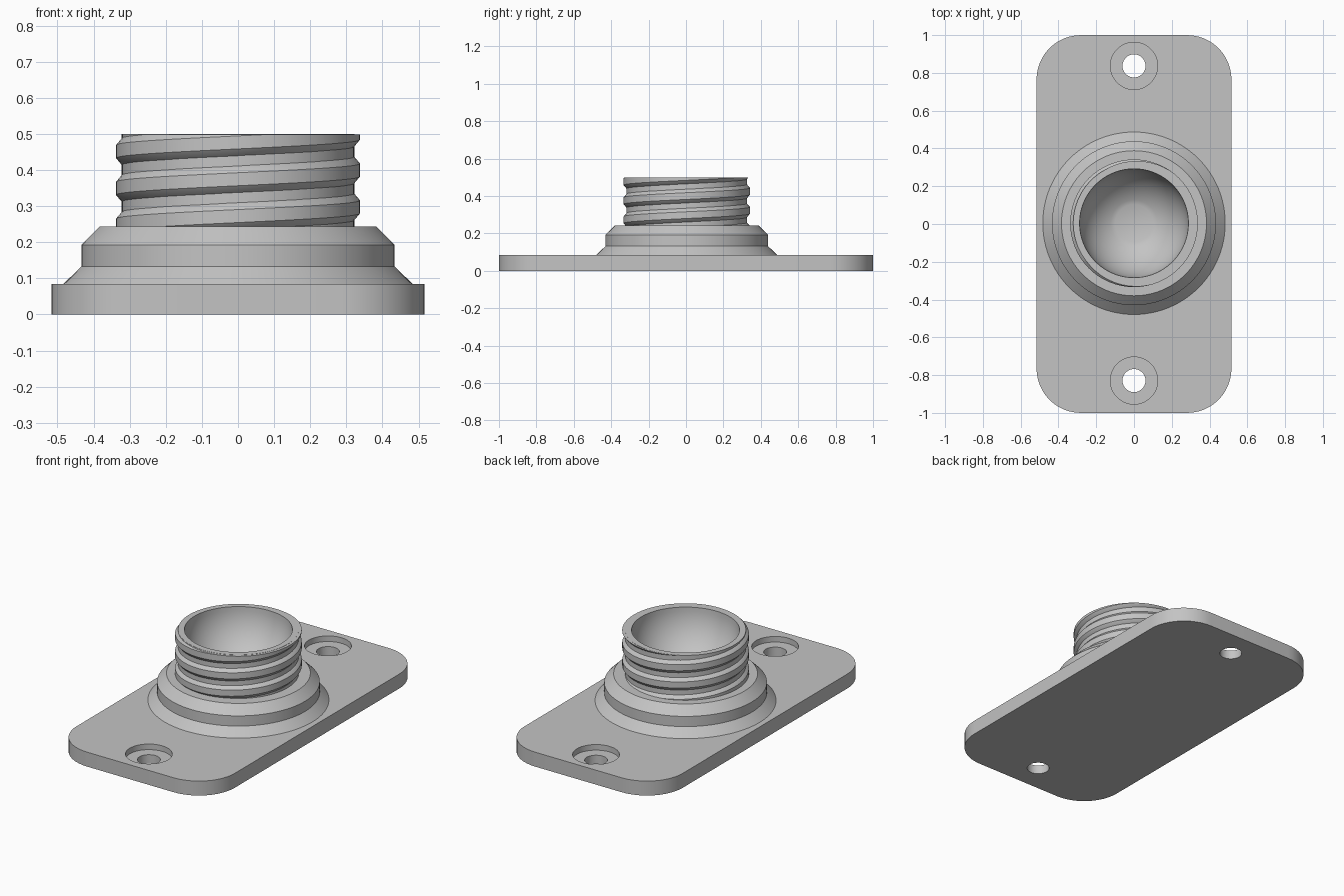
import bpy, bmesh, math
from mathutils import Vector

cube = bpy.data.objects.get("Cube")
if cube:
    bpy.data.objects.remove(cube, do_unlink=True)

grey = bpy.data.materials.new("plain grey")
grey.use_nodes = True
colour = (0.55, 0.55, 0.55, 1)
grey.diffuse_color = colour
grey.node_tree.nodes["Principled BSDF"].inputs["Base Color"].default_value = colour

CENTRE_Y = 0.004
PLATE_TOP = 0.085
STEP_TOP = 0.243
RIM = 0.5
NECK = 0.322
BOWL = 0.288


def finish(name, bm, smooth=True):
    """Turn a bmesh into a named, coloured object."""
    bmesh.ops.recalc_face_normals(bm, faces=bm.faces)
    mesh = bpy.data.meshes.new(name)
    bm.to_mesh(mesh)
    bm.free()
    obj = bpy.data.objects.new(name, mesh)
    bpy.context.collection.objects.link(obj)
    mesh.materials.append(grey)
    bpy.ops.object.select_all(action="DESELECT")
    obj.select_set(True)
    bpy.context.view_layer.objects.active = obj
    if smooth:
        bpy.ops.object.shade_smooth_by_angle(angle=math.radians(25))
    return obj


def lathe(name, profile, steps=96):
    """Spin a profile of (radius, height) points around z."""
    bm = bmesh.new()
    verts = [bm.verts.new((r, 0, z)) for r, z in profile]
    edges = [bm.edges.new(pair) for pair in zip(verts, verts[1:])]
    bmesh.ops.spin(bm, geom=verts + edges, cent=(0, 0, 0), axis=(0, 0, 1),
                   angle=math.tau, steps=steps)
    bmesh.ops.remove_doubles(bm, verts=bm.verts, dist=0.0001)
    obj = finish(name, bm)
    obj.location.y = CENTRE_Y
    return obj


# Base plate with rounded corners
bm = bmesh.new()
bmesh.ops.create_cube(bm, size=1)
for v in bm.verts:
    v.co = Vector((v.co.x * 1.032, v.co.y * 2, (v.co.z + 0.5) * PLATE_TOP))
corners = [e for e in bm.edges if abs(e.verts[0].co.z - e.verts[1].co.z) > 0.01]
bmesh.ops.bevel(bm, geom=corners, offset=0.235, segments=12, profile=0.5,
                affect="EDGES")
plate = finish("base_plate", bm, smooth=False)

# Counterbored screw holes
for side in (-1, 1):
    for radius, floor in ((0.125, 0.052), (0.061, -0.1)):
        cutter = lathe("hole_cutter", [(0, floor), (radius, floor),
                                       (radius, 0.2), (0, 0.2)], 48)
        cutter.location.y = side * 0.833 + CENTRE_Y
        cutter.hide_render = True
        cut = plate.modifiers.new("hole", "BOOLEAN")
        cut.object = cutter
        cut.solver = "EXACT"
        bpy.context.view_layer.objects.active = plate
        bpy.ops.object.modifier_apply(modifier=cut.name)
        bpy.data.objects.remove(cutter, do_unlink=True)
bpy.ops.object.select_all(action="DESELECT")
plate.select_set(True)
bpy.context.view_layer.objects.active = plate
bpy.ops.object.shade_smooth_by_angle(angle=math.radians(25))

# Stepped collar, neck and rounded socket with a flat floor
flat = math.acos(0.1 / BOWL)
socket = [(BOWL * math.cos(flat * i / 14), RIM - BOWL * math.sin(flat * i / 14))
          for i in range(15)]
outside = [(0, 0.06), (0.483, 0.06), (0.483, PLATE_TOP), (0.434, 0.133),
           (0.434, 0.193), (0.384, STEP_TOP), (NECK, STEP_TOP), (NECK, RIM)]
lathe("collar_and_neck", outside + socket + [(0, socket[-1][1])])

# Screw thread: a trapezoid swept up a helix, trimmed level with the rim
PITCH = 0.102
STEPS = 64
section = [(0.312, -0.042), (NECK, -0.037), (0.338, -0.018),
           (0.338, 0.018), (NECK, 0.037), (0.312, 0.042)]
bm = bmesh.new()
rings = []
for i in range(-2 * STEPS, 2 * STEPS + 1):
    angle = math.tau * i / STEPS
    height = 0.4 + PITCH * i / STEPS
    rings.append([bm.verts.new((r * math.cos(angle), r * math.sin(angle), height + z))
                  for r, z in section])
for low, high in zip(rings, rings[1:]):
    for k in range(len(section)):
        n = (k + 1) % len(section)
        bm.faces.new((low[k], low[n], high[n], high[k]))
bm.faces.new(rings[0])
bm.faces.new(rings[-1])
cut = bmesh.ops.bisect_plane(bm, geom=bm.verts[:] + bm.edges[:] + bm.faces[:],
                             plane_co=(0, 0, RIM - 0.001), plane_no=(0, 0, 1),
                             clear_outer=True)
rim_edges = [g for g in cut["geom_cut"] if isinstance(g, bmesh.types.BMEdge)]
bmesh.ops.edgenet_fill(bm, edges=rim_edges)
thread = finish("screw_thread", bm)
thread.location.y = CENTRE_Y
